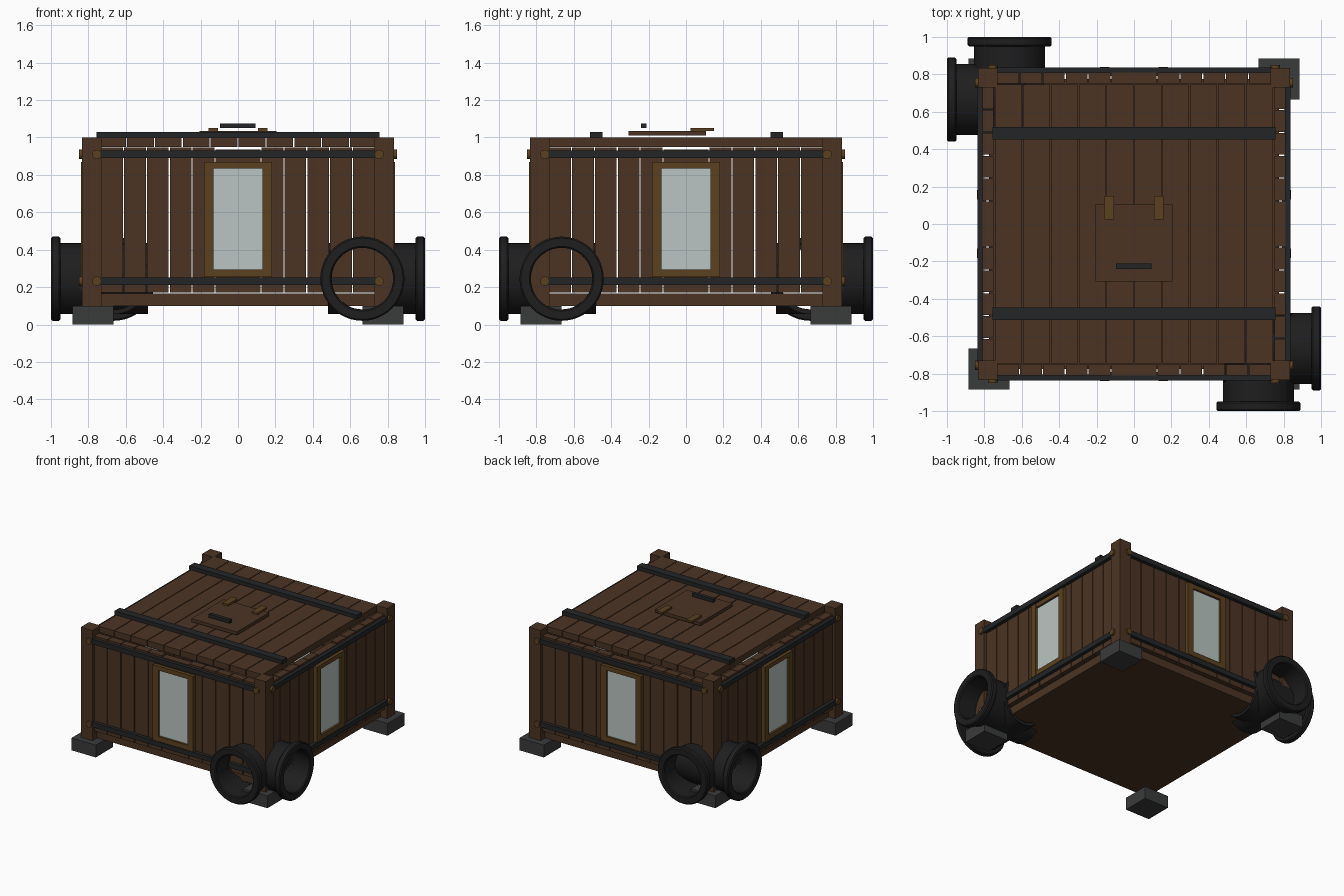
import bpy
import bmesh
import math
from mathutils import Matrix, Vector

cube = bpy.data.objects.get("Cube")
if cube:
    bpy.data.objects.remove(cube, do_unlink=True)


def material(name, rgb):
    m = bpy.data.materials.new(name)
    m.use_nodes = True
    m.diffuse_color = (*rgb, 1)
    m.node_tree.nodes["Principled BSDF"].inputs["Base Color"].default_value = (*rgb, 1)
    return m


wood = material("brown_wood", (0.07, 0.034, 0.017))
trim = material("golden_brown_trim", (0.105, 0.053, 0.014))
iron = material("dark_iron", (0.017, 0.018, 0.019))
pipe_black = material("pipe_black", (0.013, 0.013, 0.014))
stone = material("grey_stone", (0.042, 0.043, 0.044))
glass = material("pale_glass", (0.49, 0.56, 0.54))


def finish(name, bm, mat, turn=0):
    """Turn the mesh about z by quarter turns and link it."""
    bm.transform(Matrix.Rotation(turn * math.pi / 2, 4, "Z"))
    bmesh.ops.recalc_face_normals(bm, faces=bm.faces)
    me = bpy.data.meshes.new(name)
    bm.to_mesh(me)
    bm.free()
    me.materials.append(mat)
    ob = bpy.data.objects.new(name, me)
    bpy.context.collection.objects.link(ob)
    return ob


def box(name, xs, ys, zs, mat, turn=0):
    bm = bmesh.new()
    bmesh.ops.create_cube(bm, size=1)
    lo, hi = Vector((xs[0], ys[0], zs[0])), Vector((xs[1], ys[1], zs[1]))
    for v in bm.verts:
        v.co = Vector(lo[i] if v.co[i] < 0 else hi[i] for i in range(3))
    return finish(name, bm, mat, turn)


def smooth(ob):
    bpy.ops.object.select_all(action="DESELECT")
    ob.select_set(True)
    bpy.context.view_layer.objects.active = ob
    bpy.ops.object.shade_smooth_by_angle(angle=math.radians(35))


def lathe_y(name, profile, centre, mat, turn=0, steps=48):
    """Revolve a closed (radius, y) profile about an axis along y."""
    bm = bmesh.new()
    rings = []
    for i in range(steps):
        a = 2 * math.pi * i / steps
        rings.append([bm.verts.new((centre[0] + r * math.cos(a), y, centre[1] + r * math.sin(a)))
                      for r, y in profile])
    n = len(profile)
    for i in range(steps):
        p, q = rings[i], rings[(i + 1) % steps]
        for j in range(n):
            k = (j + 1) % n
            bm.faces.new((p[j], p[k], q[k], q[j]))
    return finish(name, bm, mat, turn)


def rivet(name, x, z, turn):
    bm = bmesh.new()
    place = Matrix.Translation((x, -0.835, z)) @ Matrix.Rotation(math.pi / 2, 4, "X")
    bmesh.ops.create_cone(bm, cap_ends=True, segments=12, radius1=0.025, radius2=0.025,
                          depth=0.03, matrix=place)
    smooth(finish(name, bm, trim, turn))


# Floor
box("floor", (-0.775, 0.775), (-0.775, 0.775), (0.1, 0.165), wood)

# Four equal sides, each with a corner post, foot, planks, window, bands and rivets
GAP = 0.003
STEP = 0.1225
for t in range(4):
    box("corner_post", (-0.835, -0.73), (-0.835, -0.73), (0.1, 1.0), wood, t)
    box("corner_foot", (-0.885, -0.665), (-0.885, -0.665), (0, 0.1), stone, t)
    for i in range(-6, 6):
        if i not in (-1, 0):
            box("wall_plank", (i * STEP + GAP, (i + 1) * STEP - GAP), (-0.81, -0.75),
                (0.17, 0.946), wood, t)
    for zs in ((0.17, 0.275), (0.85, 0.936)):
        box("short_wall_plank", (GAP - STEP, STEP - GAP), (-0.81, -0.75), zs, wood, t)

    # Window
    for s in (-1, 1):
        box("window_side_bar", sorted((s * 0.132, s * 0.183)), (-0.84, -0.79), (0.255, 0.87), trim, t)
    box("window_sill_bar", (-0.132, 0.132), (-0.838, -0.79), (0.255, 0.295), trim, t)
    box("window_head_bar", (-0.132, 0.132), (-0.838, -0.79), (0.835, 0.87), trim, t)
    box("window_pane", (-0.132, 0.132), (-0.821, -0.813), (0.295, 0.835), glass, t)

    # Iron bands
    for z in (0.232, 0.91):
        box("wall_band", (-0.76, 0.76), (-0.838, -0.805), (z - 0.02, z + 0.02), iron, t)
        for x in (-0.755, 0.755):
            rivet("band_rivet", x, z, t)

# Roof planks and bands
for i in range(-5, 5):
    box("roof_plank", (i * 0.149 + GAP, (i + 1) * 0.149 - GAP), (-0.747, 0.747), (0.95, 1.0), wood)
for y in (-0.48, 0.485):
    box("roof_band", (-0.757, 0.757), (y - 0.033, y + 0.033), (0.998, 1.03), iron)

# Roof hatch
box("hatch_lid", (-0.205, 0.205), (-0.307, 0.108), (1.01, 1.036), wood)
for x in (-0.133, 0.133):
    box("hatch_hinge", (x - 0.025, x + 0.025), (0.025, 0.15), (1.036, 1.052), trim)
box("hatch_handle", (-0.097, 0.093), (-0.24, -0.21), (1.05, 1.076), iron)

# Crossing pipes on two opposite corners, each one opened by the bore of the other
AXIS = 0.665
HEIGHT = 0.245
PIPE = [(0.165, -0.48), (0.165, -0.992), (0.173, -1.0), (0.217, -1.0), (0.225, -0.992),
        (0.225, -0.958), (0.217, -0.95), (0.19, -0.95), (0.19, -0.48)]


def bore(x, turn):
    bm = bmesh.new()
    place = Matrix.Translation((x, -0.7, HEIGHT)) @ Matrix.Rotation(math.pi / 2, 4, "X")
    bmesh.ops.create_cone(bm, cap_ends=True, segments=48, radius1=0.164, radius2=0.164,
                          depth=0.9, matrix=place)
    ob = finish("bore_cutter", bm, pipe_black, turn)
    ob.hide_render = True
    return ob


for t in (0, 2):
    # (axis offset, quarter turns) of the front pipe and of the side pipe
    pair = ((AXIS, t), (-AXIS, t + 1))
    for k, name in enumerate(("front_pipe", "side_pipe")):
        x, turn = pair[k]
        pipe = lathe_y(name, PIPE, (x, HEIGHT), pipe_black, turn)
        cutter = bore(*pair[1 - k])
        mod = pipe.modifiers.new("crossing_bore", "BOOLEAN")
        mod.operation = "DIFFERENCE"
        mod.solver = "EXACT"
        mod.object = cutter
        bpy.ops.object.select_all(action="DESELECT")
        pipe.select_set(True)
        bpy.context.view_layer.objects.active = pipe
        bpy.ops.object.modifier_apply(modifier=mod.name)
        bpy.data.objects.remove(cutter, do_unlink=True)
        smooth(pipe)
